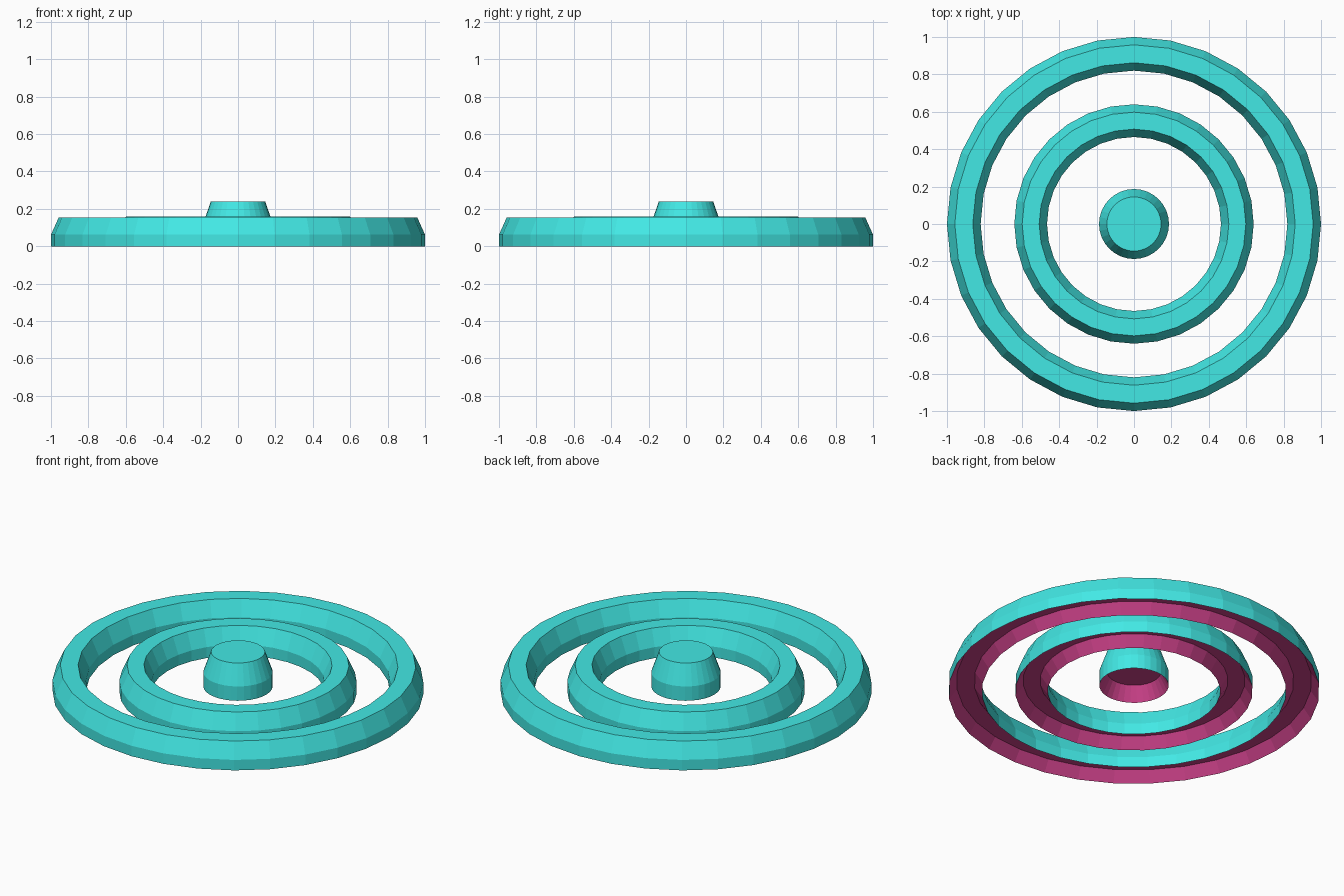
import bpy, bmesh, math

if "Cube" in bpy.data.objects:
    bpy.data.objects.remove(bpy.data.objects["Cube"])

SIDES = 32


def material(name, colour):
    mat = bpy.data.materials.new(name)
    mat.diffuse_color = (*colour, 1)
    mat.use_nodes = True
    mat.node_tree.nodes["Principled BSDF"].inputs["Base Color"].default_value = mat.diffuse_color
    return mat


teal = material("teal", (0.055, 0.81, 0.78))
magenta = material("magenta", (0.62, 0.055, 0.26))


def lathe(name, profile, mat, cap=False, down=False):
    """Revolve an (r, z) profile listed from inside to outside; cap fills the centre."""
    bm = bmesh.new()
    rings = []
    for r, z in profile:
        rings.append([bm.verts.new((r * math.cos(a), r * math.sin(a), z))
                      for a in (2 * math.pi * i / SIDES for i in range(SIDES))])
    for inner, outer in zip(rings, rings[1:]):
        for i in range(SIDES):
            j = (i + 1) % SIDES
            bm.faces.new((inner[i], outer[i], outer[j], inner[j]))
    if cap:
        bm.faces.new(rings[0])
    if down:
        bmesh.ops.reverse_faces(bm, faces=bm.faces[:])
    mesh = bpy.data.meshes.new(name)
    bm.to_mesh(mesh)
    bm.free()
    mesh.materials.append(mat)
    obj = bpy.data.objects.new(name, mesh)
    bpy.context.collection.objects.link(obj)
    return obj


def bevelled_ring(name, r_in, r_out, base, crease, top, bevel):
    """Ring with sloped shoulders and a recessed, sloping underside."""
    lathe(name, [(r_in, base), (r_in, crease), (r_in + bevel, top),
                 (r_out - bevel, top), (r_out, crease), (r_out, base)], teal)
    lathe(name + "_underside", [(r_in, base), (r_in + bevel, crease),
                                (r_out - bevel, crease), (r_out, base)], magenta, down=True)


# Two concentric rings
bevelled_ring("outer_ring", 0.82, 1.0, 0.0, 0.062, 0.155, 0.042)
bevelled_ring("inner_ring", 0.465, 0.64, 0.0, 0.065, 0.16, 0.042)

# Central button with its recessed underside
lathe("centre_button", [(0.145, 0.24), (0.187, 0.12), (0.187, 0.035)], teal, cap=True)
lathe("centre_button_underside", [(0.145, 0.12), (0.187, 0.035)], magenta, cap=True, down=True)
